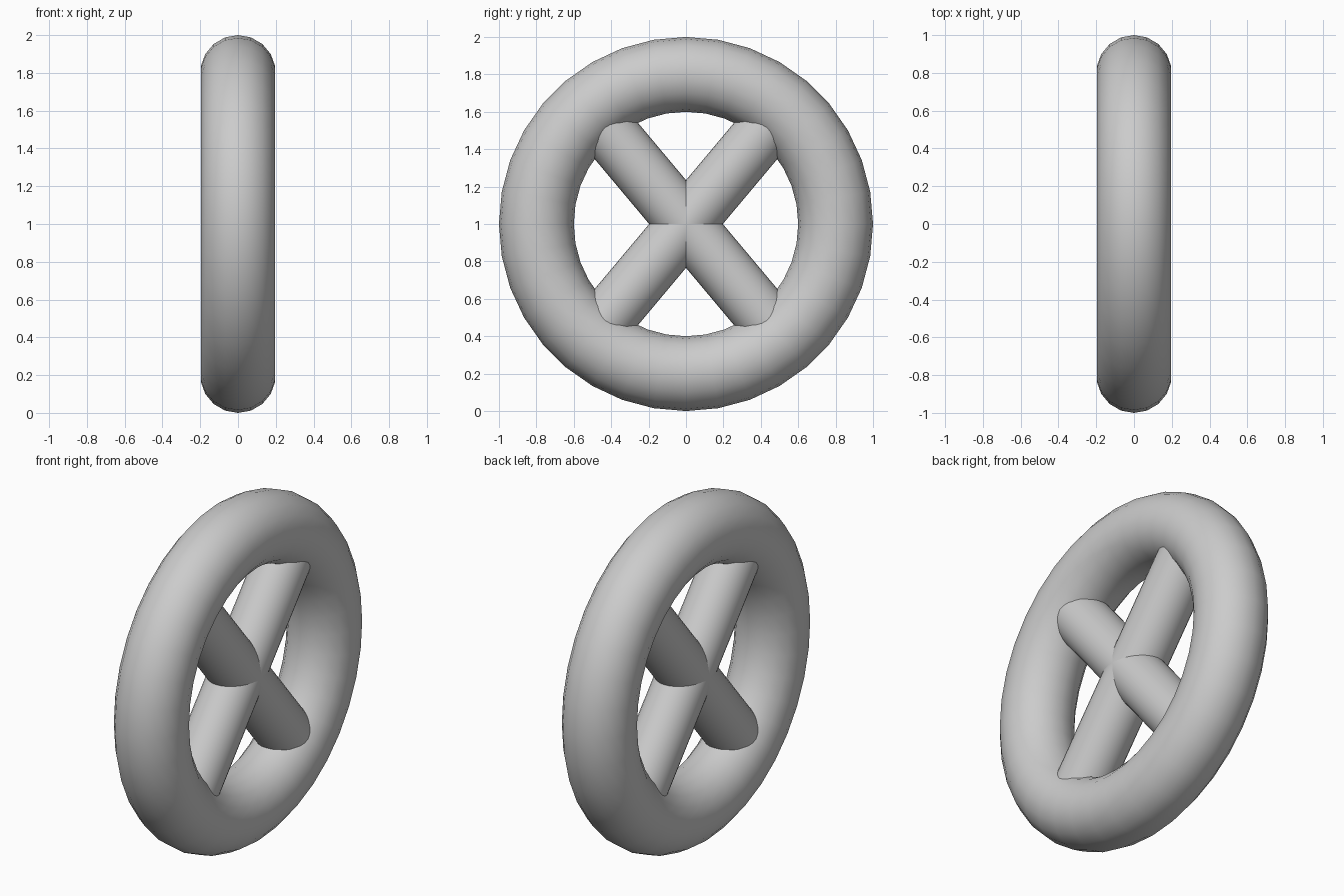
import bpy, math

if "Cube" in bpy.data.objects:
    bpy.data.objects.remove(bpy.data.objects["Cube"])

CENTRE = (0, 0, 1)

# Round ring facing along x
bpy.ops.mesh.primitive_torus_add(major_radius=0.8, minor_radius=0.2,
                                 major_segments=36, minor_segments=18,
                                 location=CENTRE, rotation=(0, math.pi / 2, 0))
bpy.context.object.name = "ring"
bpy.ops.object.shade_smooth()

# Two crossed bars, 50 degrees above the horizontal, ends buried in the ring
for name, side in (("bar_right", 1), ("bar_left", -1)):
    bpy.ops.mesh.primitive_cylinder_add(vertices=32, radius=0.151, depth=1.6,
                                        location=CENTRE,
                                        rotation=(side * math.radians(40), 0, 0))
    bpy.context.object.name = name
    bpy.ops.object.shade_smooth_by_angle(angle=math.radians(40))
